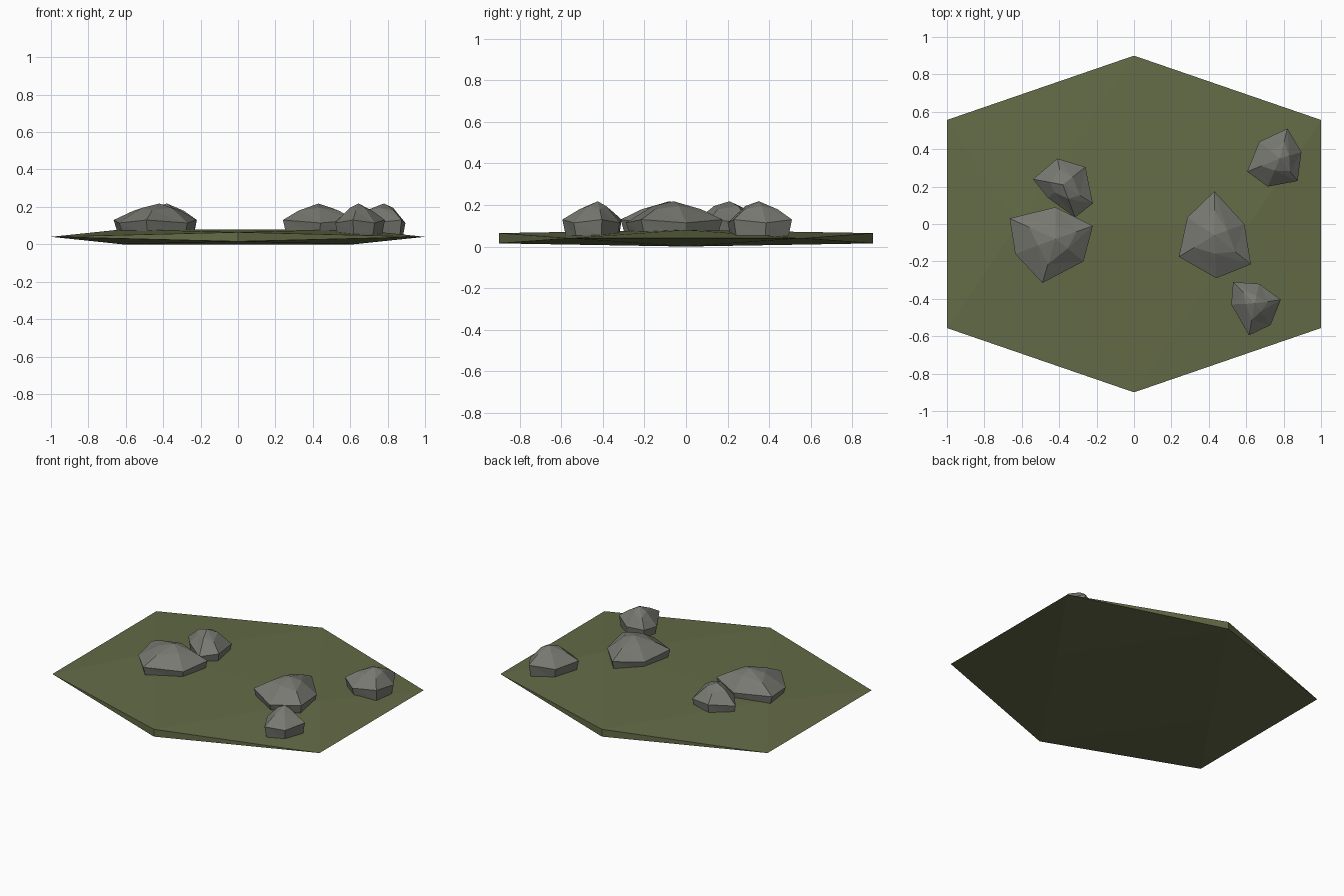
import bpy, bmesh
from mathutils import Vector

if "Cube" in bpy.data.objects:
    bpy.data.objects.remove(bpy.data.objects["Cube"])


def material(name, rgb):
    m = bpy.data.materials.new(name)
    m.diffuse_color = (*rgb, 1)
    m.use_nodes = True
    m.node_tree.nodes["Principled BSDF"].inputs["Base Color"].default_value = m.diffuse_color
    return m


GRASS = material("moss green", (0.127, 0.147, 0.062))
STONE = material("stone grey", (0.19, 0.19, 0.168))


def finish(bm, name, mat):
    bmesh.ops.recalc_face_normals(bm, faces=bm.faces)
    me = bpy.data.meshes.new(name)
    bm.to_mesh(me)
    bm.free()
    me.materials.append(mat)
    ob = bpy.data.objects.new(name, me)
    bpy.context.collection.objects.link(ob)


# Ground slab: a flattened icosahedron, sharp at the sides, blunt front and back
bm = bmesh.new()
g = 0.618
for a in (-1, 1):
    for b in (-1, 1):
        for p in ((0, a, b * g), (a, b * g, 0), (a * g, 0, b)):
            bm.verts.new((p[0], p[1] * 0.9, 0.04 + p[2] * 0.04))
bmesh.ops.convex_hull(bm, input=bm.verts)
finish(bm, "ground_slab", GRASS)


# Rock: near-upright foot, wide rim, uneven shoulder and a low peak
def rock(name, outline, peak, shoulder):
    bm = bmesh.new()
    peak = Vector(peak)
    rings = []
    for scale, z in ((0.9, 0.05), (1.0, 0.122), (shoulder, 0.187)):
        ring = []
        for i, p in enumerate(outline):
            s, h = scale, z
            if z > 0.15:                       # uneven shoulder
                s += 0.07 * (-1) ** i
                h -= 0.008 * (-1) ** i
            elif z > 0.1:                      # wavy rim
                h += 0.008 * (-1) ** i
            q = peak + (Vector(p) - peak) * s
            ring.append(bm.verts.new((q.x, q.y, h)))
        rings.append(ring)
    top = bm.verts.new((peak.x, peak.y, 0.218))
    n = len(outline)
    bm.faces.new(rings[0])
    for i in range(n):
        j = (i + 1) % n
        for lo, hi in zip(rings, rings[1:]):
            bm.faces.new((lo[i], lo[j], hi[j]))
            bm.faces.new((lo[i], hi[j], hi[i]))
        bm.faces.new((rings[2][i], rings[2][j], top))
    finish(bm, name, STONE)


rock("rock_left_large", [(-0.665, 0.03), (-0.42, 0.09), (-0.22, -0.01), (-0.27, -0.2),
     (-0.49, -0.315), (-0.635, -0.16)], (-0.42, -0.08), 0.5)
rock("rock_left_small", [(-0.41, 0.35), (-0.26, 0.305), (-0.22, 0.11), (-0.315, 0.035),
     (-0.46, 0.14), (-0.54, 0.24)], (-0.38, 0.21), 0.5)
rock("rock_right_large", [(0.43, 0.175), (0.59, 0.0), (0.625, -0.215), (0.44, -0.29),
     (0.24, -0.175), (0.285, 0.035)], (0.43, -0.06), 0.5)
rock("rock_right_front", [(0.53, -0.31), (0.67, -0.32), (0.785, -0.405), (0.73, -0.54),
     (0.615, -0.595), (0.52, -0.43)], (0.645, -0.425), 0.45)
rock("rock_right_back", [(0.82, 0.51), (0.895, 0.385), (0.875, 0.23), (0.715, 0.2),
     (0.605, 0.28), (0.67, 0.44)], (0.78, 0.35), 0.5)
